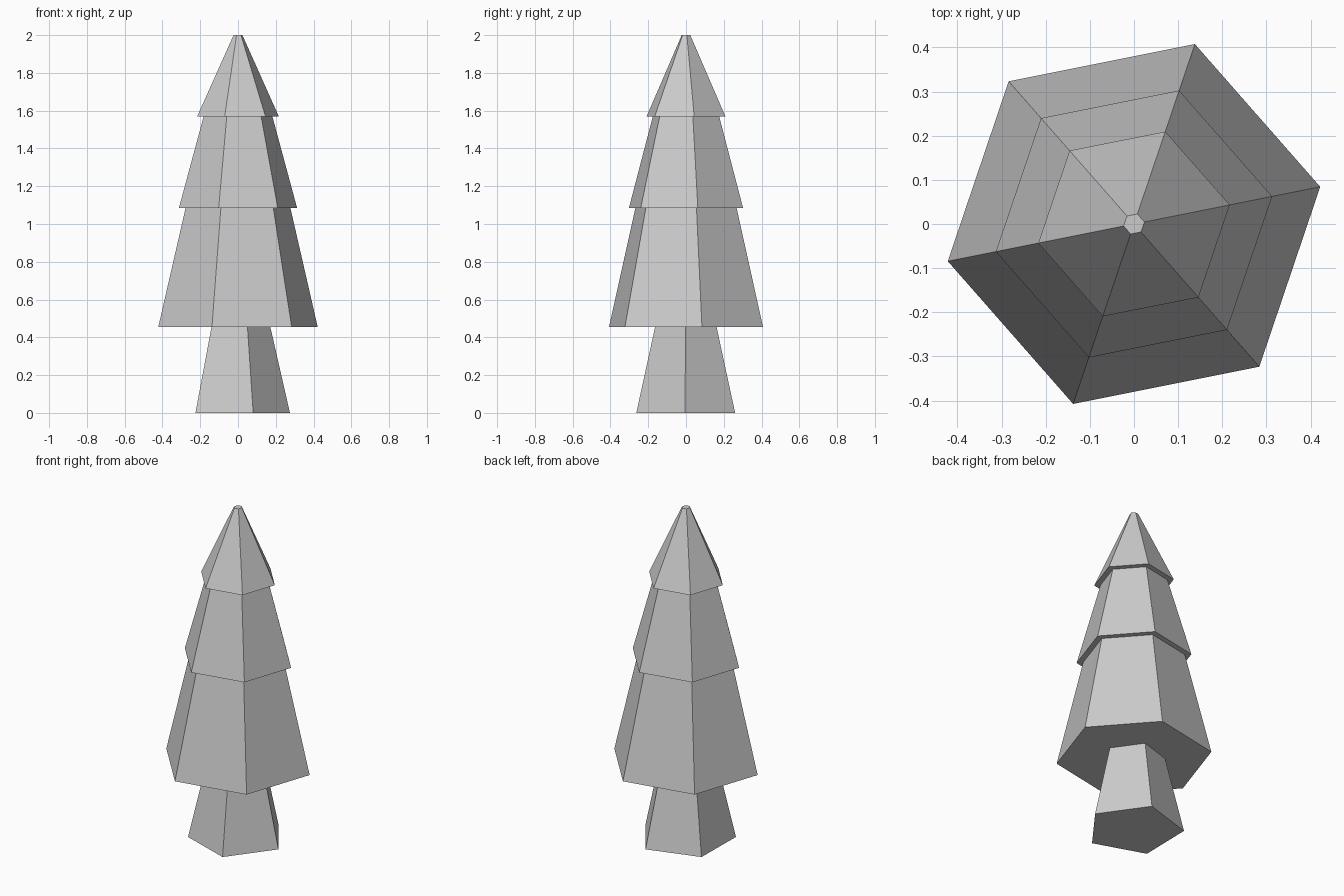
import bpy, bmesh
from math import cos, sin, radians, tau

if "Cube" in bpy.data.objects:
    bpy.data.objects.remove(bpy.data.objects["Cube"])


def lathe(name, profile, sides, turn):
    """Spin a (radius, z) profile into a closed, flat-faced solid."""
    bm = bmesh.new()
    rings = []
    for r, z in profile:
        angles = [radians(turn) + tau * i / sides for i in range(sides)]
        rings.append([bm.verts.new((r * cos(a), r * sin(a), z)) for a in angles])
    for low, high in zip(rings, rings[1:]):
        for i in range(sides):
            j = (i + 1) % sides
            bm.faces.new((low[i], low[j], high[j], high[i]))
    bm.faces.new(rings[0][::-1])
    bm.faces.new(rings[-1])
    bmesh.ops.recalc_face_normals(bm, faces=bm.faces)
    mesh = bpy.data.meshes.new(name)
    bm.to_mesh(mesh)
    bm.free()
    obj = bpy.data.objects.new(name, mesh)
    bpy.context.collection.objects.link(obj)
    return obj


# Five-sided tapered trunk
lathe("trunk", [(0.275, 0), (0.171, 0.456)], 5, -1)

# Six-sided foliage: three stepped tiers with flat undersides
lathe("foliage", [(0.43, 0.456), (0.283, 1.085),
                  (0.319, 1.085), (0.186, 1.568),
                  (0.221, 1.568), (0.024, 2.0)], 6, 11.3)
